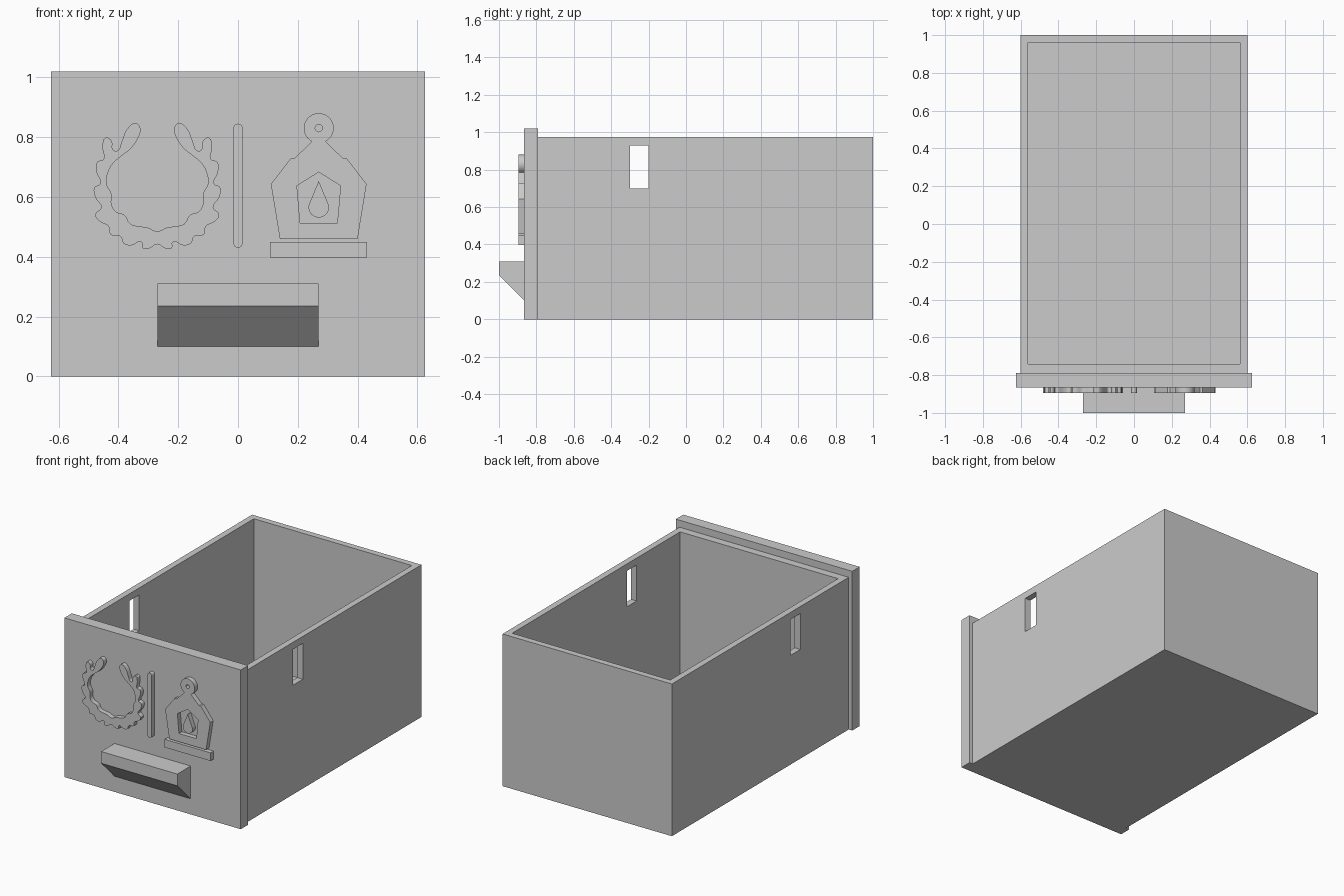
import bpy, bmesh, math

old = bpy.data.objects.get("Cube")
if old:
    bpy.data.objects.remove(old, do_unlink=True)

grey = bpy.data.materials.new("plain grey")
grey.use_nodes = True
COLOUR = (0.6, 0.6, 0.6, 1)
grey.diffuse_color = COLOUR
grey.node_tree.nodes["Principled BSDF"].inputs["Base Color"].default_value = COLOUR


def add_object(name, data):
    obj = bpy.data.objects.new(name, data)
    bpy.context.collection.objects.link(obj)
    data.materials.append(grey)
    return obj


def activate(obj):
    bpy.ops.object.select_all(action='DESELECT')
    obj.select_set(True)
    bpy.context.view_layer.objects.active = obj


def prism(name, outline, x0, x1):
    """Extrude a (y, z) outline along x."""
    bm = bmesh.new()
    face = bm.faces.new([bm.verts.new((x0, y, z)) for y, z in outline])
    moved = bmesh.ops.extrude_face_region(bm, geom=[face])["geom"]
    bmesh.ops.translate(bm, vec=(x1 - x0, 0, 0),
                        verts=[g for g in moved if isinstance(g, bmesh.types.BMVert)])
    bmesh.ops.recalc_face_normals(bm, faces=bm.faces)
    mesh = bpy.data.meshes.new(name)
    bm.to_mesh(mesh)
    bm.free()
    return add_object(name, mesh)


def box(name, half_width, y0, y1, z0, z1):
    return prism(name, [(y0, z0), (y1, z0), (y1, z1), (y0, z1)], -half_width, half_width)


def cut(target, cutter):
    cutter.hide_render = True
    mod = target.modifiers.new("cut", 'BOOLEAN')
    mod.operation = 'DIFFERENCE'
    mod.solver = 'EXACT'
    mod.object = cutter
    activate(target)
    bpy.ops.object.modifier_apply(modifier=mod.name)
    bpy.data.objects.remove(cutter, do_unlink=True)


def relief(name, outlines, smooth=False):
    """Raised plate on the front panel from (x, z) outlines; inner ones are holes."""
    curve = bpy.data.curves.new(name, 'CURVE')
    curve.dimensions = '2D'
    curve.fill_mode = 'BOTH'
    curve.extrude = 0.015
    for pts in outlines:
        spline = curve.splines.new('BEZIER' if smooth else 'POLY')
        points = spline.bezier_points if smooth else spline.points
        points.add(len(pts) - 1)
        for p, (x, z) in zip(points, pts):
            p.co = (x, z, 0) if smooth else (x, z, 0, 1)
            if smooth:
                p.handle_left_type = p.handle_right_type = 'AUTO'
        spline.use_cyclic_u = True
        spline.resolution_u = 4
    obj = add_object(name, curve)
    obj.location.y = -0.88
    obj.rotation_euler.x = math.pi / 2
    activate(obj)
    bpy.ops.object.convert(target='MESH')
    bpy.ops.object.shade_smooth_by_angle(angle=math.radians(30))


def arc(cx, cz, r, start, end, steps=24):
    angles = [math.radians(start + (end - start) * i / steps) for i in range(steps + 1)]
    return [(cx + r * math.cos(a), cz + r * math.sin(a)) for a in angles]


def mirrored(half, cx):
    """Close a right-hand outline of (offset, z) points about x = cx."""
    left = [(-x, z) for x, z in reversed(half) if x > 0]
    return [(cx + x, z) for x, z in half + left]


# Drawer tray with a slot through both side walls
tray = box("drawer_tray", 0.60, -0.79, 1.0, 0, 0.975)
cut(tray, box("cavity_cutter", 0.56, -0.74, 0.96, 0.04, 1.2))
cut(tray, box("slot_cutter", 0.8, -0.30, -0.20, 0.70, 0.93))

# Front panel and wedge pull
box("front_panel", 0.625, -0.865, -0.79, 0, 1.02)
prism("pull_handle", [(-0.865, 0.31), (-1.0, 0.31), (-1.0, 0.235), (-0.865, 0.10)],
      -0.27, 0.27)

# Wreath: outer leaf edge upward, top leaf, then inner edge downward (thousandths)
WREATH = [(0, 442), (27, 428), (48, 428), (53, 450), (87, 438), (113, 445), (123, 468),
          (157, 475), (163, 502), (193, 518), (207, 542), (187, 565), (207, 598),
          (210, 632), (190, 645), (203, 682), (200, 718), (180, 725), (183, 765),
          (173, 798), (153, 788), (147, 757), (133, 755), (120, 782), (100, 828),
          (73, 847), (57, 832), (67, 792), (93, 758), (117, 739), (150, 710),
          (165, 680), (170, 645), (153, 610), (153, 575), (137, 550), (110, 540),
          (90, 510), (63, 502), (33, 498), (0, 485)]
relief("wreath", [mirrored([(x / 1000, z / 1000) for x, z in WREATH], -0.27)], smooth=True)

# Rounded divider bar
relief("divider_bar", [arc(0, 0.83, 0.015, 0, 180, 10) + arc(0, 0.445, 0.015, 180, 360, 10)])

# Lantern: body with hanging ring and window, flame and base
CX = 0.27
shoulders = [(0.13, 0.46), (0.16, 0.643), (0.093, 0.73), (0.08, 0.73), (0.024, 0.785)]
body = ([(CX + x, z) for x, z in shoulders] + arc(CX, 0.83, 0.05, -60, 240, 32)
        + [(CX - x, z) for x, z in reversed(shoulders)])
window = mirrored([(0.062, 0.513), (0.073, 0.637), (0, 0.683)], CX)
relief("lantern_body", [body, window, arc(CX, 0.83, 0.012, 0, 345, 23)])
relief("lantern_flame", [[(CX, 0.653)] + arc(CX, 0.565, 0.034, 157, 383)])
relief("lantern_base", [[(0.107, 0.397), (0.432, 0.397), (0.432, 0.449), (0.107, 0.449)]])
